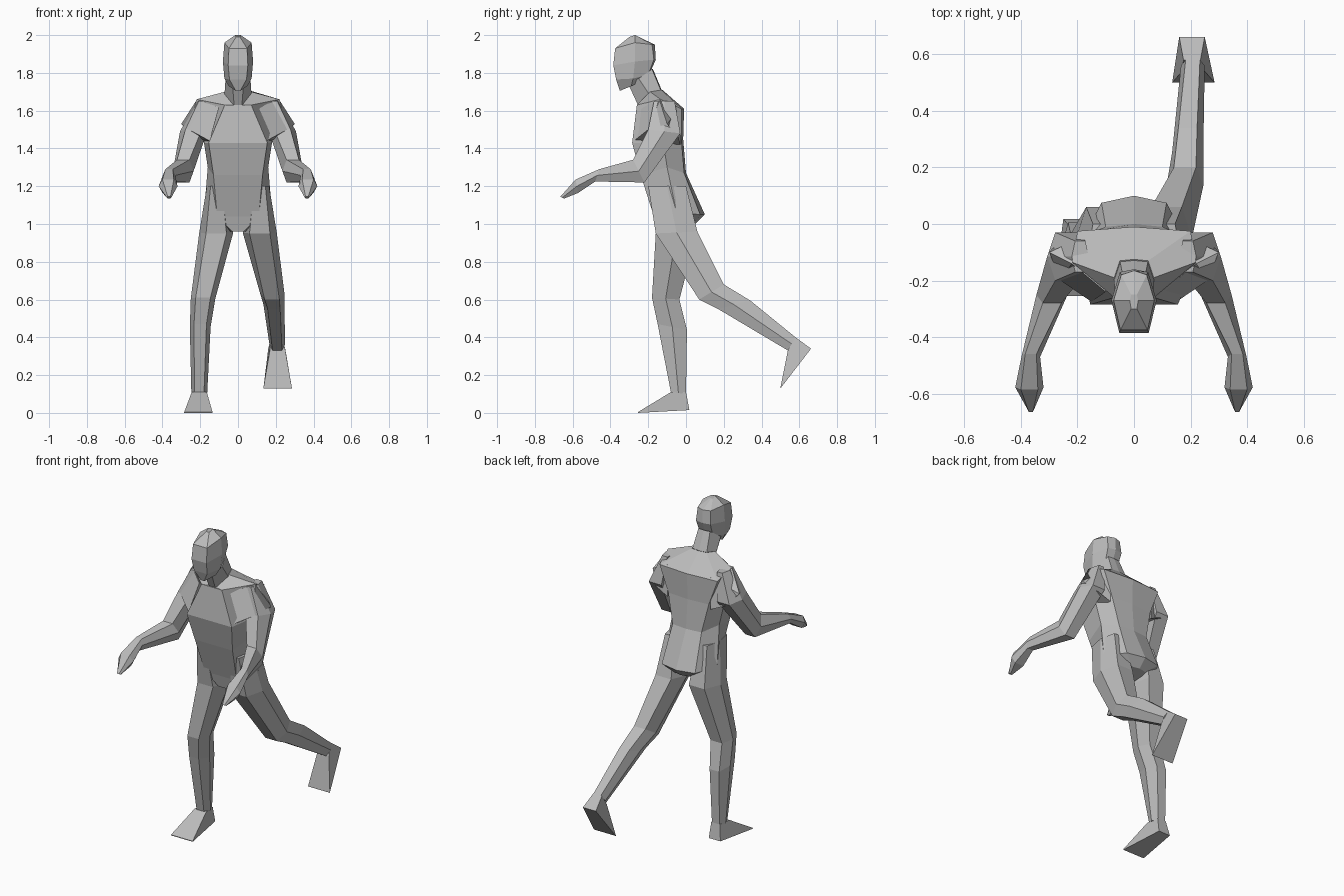
import bpy
import bmesh
from mathutils import Vector

# Remove the default object
default_cube = bpy.data.objects.get("Cube")
if default_cube:
    bpy.data.objects.remove(default_cube, do_unlink=True)

# Single matte grey used on every part
grey = bpy.data.materials.new("plain grey")
grey.use_nodes = True
colour = (0.5, 0.5, 0.5, 1)
grey.diffuse_color = colour
shader = next(n for n in grey.node_tree.nodes if n.type == "BSDF_PRINCIPLED")
shader.inputs["Base Color"].default_value = colour


def loft(name, rings):
    """Skin a list of equal-length point rings and close both ends."""
    bm = bmesh.new()
    loops = [[bm.verts.new(point) for point in ring] for ring in rings]
    for lower, upper in zip(loops, loops[1:]):
        count = len(lower)
        for i in range(count):
            j = (i + 1) % count
            bm.faces.new((lower[i], lower[j], upper[j], upper[i]))
    bm.faces.new(reversed(loops[0]))
    bm.faces.new(loops[-1])
    bmesh.ops.remove_doubles(bm, verts=bm.verts, dist=0.0005)
    bmesh.ops.recalc_face_normals(bm, faces=bm.faces)
    mesh = bpy.data.meshes.new(name)
    bm.to_mesh(mesh)
    bm.free()
    mesh.materials.append(grey)
    part = bpy.data.objects.new(name, mesh)
    bpy.context.scene.collection.objects.link(part)
    return part


def body_ring(front, side, back, spine_y):
    """Symmetric ring from three points on the left half and a spine point."""
    half = [Vector(front), Vector(side), Vector(back)]
    spine = Vector((0, spine_y, back[2]))
    mirrored = [Vector((-p.x, p.y, p.z)) for p in reversed(half)]
    return half + [spine] + mirrored


def limb_ring(x, width, front, back, sign):
    """Six-sided limb section; front and back are (y, z) pairs."""
    front, back = Vector(front), Vector(back)
    middle = (front + back) / 2
    outline = [(front, -0.6), (front, 0.6), (middle, 1),
               (back, 0.6), (back, -0.6), (middle, -1)]
    return [Vector((sign * (x + width * k), p.x, p.y)) for p, k in outline]


def limb(name, sections, sign):
    return loft(name, [limb_ring(*section, sign) for section in sections])


def foot(name, sign, ankle, heel, toe):
    """Wedge foot: each argument is (x, half width, y, z) rows of an outline."""
    def row(x, width, y, z):
        return [(sign * (x - width), y, z), (sign * (x + width), y, z)]
    shin, tendon = (row(*r) for r in ankle)
    sole_back, tip = row(*heel), row(*toe)
    thin = [(x, y, z + 0.004) for x, y, z in tip]
    return loft(name, [[shin[0], shin[1], tendon[1], tendon[0]],
                       [thin[0], thin[1], sole_back[1], sole_back[0]],
                       [tip[0], tip[1], sole_back[1], sole_back[0]]])


# Torso, from crotch to base of neck
loft("torso", [
    body_ring((.03, -.15, .96), (.05, -.05, .96), (.05, .04, 1), .05),
    body_ring((.11, -.17, 1.04), (.18, -.05, 1.06), (.115, .075, 1.05), .1),
    body_ring((.13, -.24, 1.26), (.16, -.1, 1.3), (.1, -.01, 1.27), 0),
    body_ring((.155, -.285, 1.43), (.18, -.12, 1.43), (.14, -.025, 1.45), -.015),
    body_ring((.07, -.26, 1.63), (.22, -.135, 1.66), (.2, -.025, 1.61), -.01),
    body_ring((.02, -.25, 1.63), (.07, -.19, 1.7), (.05, -.13, 1.71), -.125),
])

# Neck leaning forward
loft("neck", [
    body_ring((.02, -.25, 1.62), (.072, -.19, 1.68), (.05, -.13, 1.7), -.125),
    body_ring((.03, -.31, 1.75), (.066, -.25, 1.77), (.04, -.18, 1.82), -.175),
])

# Head with narrow chin and angular crown
loft("head", [
    body_ring((.012, -.35, 1.705), (.05, -.29, 1.73), (.04, -.23, 1.76), -.22),
    body_ring((.045, -.37, 1.765), (.072, -.28, 1.77), (.045, -.2, 1.79), -.195),
    body_ring((.052, -.385, 1.84), (.08, -.27, 1.86), (.05, -.17, 1.87), -.16),
    body_ring((.048, -.375, 1.93), (.072, -.27, 1.96), (.045, -.18, 1.95), -.165),
    body_ring((.01, -.3, 1.99), (.015, -.27, 2), (.01, -.25, 1.99), -.25),
])

# Matching arms, bent at the elbow and ending in wedge hands
ARM = [
    (.19, .03, (-.17, 1.65), (-.06, 1.65)),
    (.235, .072, (-.2, 1.5), (-.03, 1.48)),
    (.29, .055, (-.28, 1.34), (-.22, 1.22)),
    (.365, .033, (-.46, 1.29), (-.48, 1.225)),
    (.37, .05, (-.585, 1.235), (-.57, 1.165)),
    (.365, .012, (-.665, 1.145), (-.645, 1.135)),
]
for label, sign in (("left", 1), ("right", -1)):
    limb(label + "_arm", ARM, sign)
    # Chest muscle bridging the torso to the upper arm
    loft(label + "_shoulder", [
        [(sign * x, y, z) for x, y, z in ring] for ring in (
            [(.15, -.275, 1.44), (.15, -.03, 1.42), (.15, -.03, 1.62), (.1, -.24, 1.62)],
            [(.26, -.2, 1.5), (.24, -.04, 1.46), (.3, -.1, 1.53), (.22, -.14, 1.655)])])

# Standing leg
HIP = [
    (.115, .05, (-.2, 1.2), (0, 1.2)),
    (.115, .09, (-.16, .95), (.06, .96)),
]
limb("right_leg", HIP + [
    (.185, .065, (-.18, .61), (-.035, .6)),
    (.2, .055, (-.15, .47), (.005, .44)),
    (.205, .042, (-.08, .11), (0, .1)),
], -1)
foot("right_foot", -1, ((.205, .04, -.08, .11), (.205, .03, 0, .11)),
     (.21, .04, .018, .015), (.21, .075, -.255, 0))

# Trailing leg, lifted off the ground behind
limb("left_leg", HIP + [
    (.18, .065, (.07, .6), (.2, .68)),
    (.19, .055, (.17, .55), (.34, .595)),
    (.208, .042, (.54, .33), (.58, .4)),
], 1)
foot("left_foot", 1, ((.21, .04, .54, .335), (.205, .03, .58, .4)),
     (.205, .045, .662, .34), (.21, .075, .5, .13))
